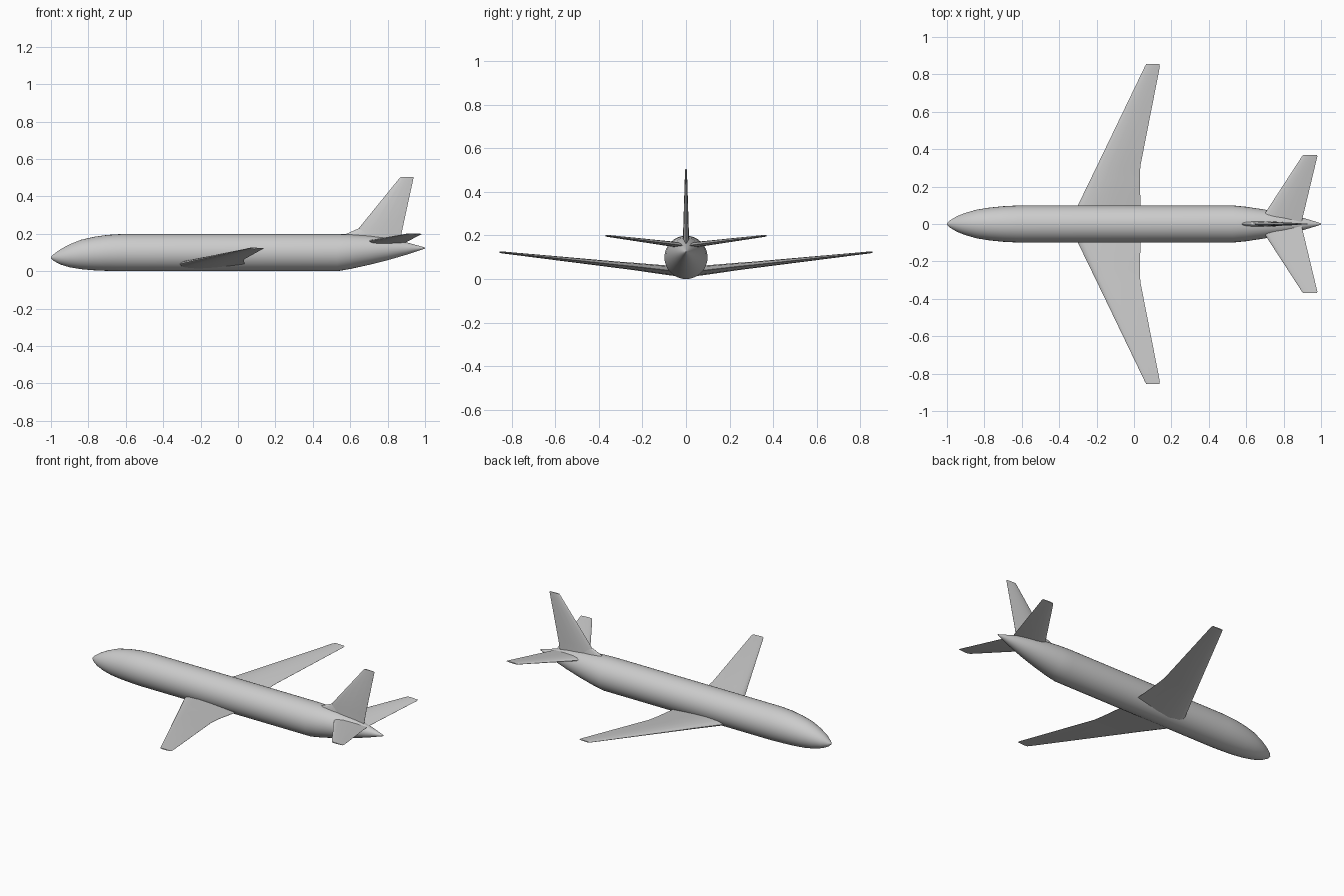
import bpy, bmesh, math
from mathutils import Vector

if "Cube" in bpy.data.objects:
    bpy.data.objects.remove(bpy.data.objects["Cube"], do_unlink=True)

grey = bpy.data.materials.new("light grey paint")
grey.use_nodes = True
grey.diffuse_color = (0.6, 0.6, 0.6, 1)
grey.node_tree.nodes["Principled BSDF"].inputs["Base Color"].default_value = (0.6, 0.6, 0.6, 1)


def loft(name, rings, angle):
    """Skin a list of equally sized closed rings and cap both ends."""
    bm = bmesh.new()
    loops = [[bm.verts.new(p) for p in ring] for ring in rings]
    for a, b in zip(loops, loops[1:]):
        for i in range(len(a)):
            j = (i + 1) % len(a)
            bm.faces.new((a[i], a[j], b[j], b[i]))
    bm.faces.new(loops[0])
    bm.faces.new(loops[-1])
    bmesh.ops.recalc_face_normals(bm, faces=bm.faces)
    mesh = bpy.data.meshes.new(name)
    bm.to_mesh(mesh)
    bm.free()
    mesh.materials.append(grey)
    obj = bpy.data.objects.new(name, mesh)
    bpy.context.collection.objects.link(obj)
    bpy.ops.object.select_all(action='DESELECT')
    obj.select_set(True)
    bpy.context.view_layer.objects.active = obj
    bpy.ops.object.shade_smooth_by_angle(angle=math.radians(angle))
    return obj


def hull_ring(x, bottom, top, half_width, sides=32):
    mid, half = (top + bottom) / 2, (top - bottom) / 2
    turns = [2 * math.pi * i / sides for i in range(sides)]
    return [(x, half_width * math.cos(a), mid + half * math.sin(a)) for a in turns]


# Aerofoil: share of the chord, share of the half thickness
FOIL = [(0, 0), (0.03, 0.45), (0.1, 0.78), (0.3, 1), (0.55, 0.8), (0.8, 0.4), (1, 0.04)]


def foil_ring(front, back, thickness, normal):
    front, back, normal = Vector(front), Vector(back), Vector(normal)
    outline = FOIL + [(c, -h) for c, h in reversed(FOIL[1:])]
    return [front.lerp(back, c) + normal * h * thickness / 2 for c, h in outline]


# Fuselage: x, bottom, top, half width
hull = [
    (-1, 0.071, 0.076, 0.003), (-0.985, 0.055, 0.091, 0.019),
    (-0.95, 0.036, 0.117, 0.04), (-0.9, 0.021, 0.144, 0.06),
    (-0.84, 0.011, 0.168, 0.077), (-0.77, 0.005, 0.184, 0.088),
    (-0.7, 0.002, 0.194, 0.095), (-0.62, 0, 0.199, 0.099),
    (0.53, 0, 0.199, 0.099), (0.6, 0.012, 0.197, 0.092),
    (0.7, 0.034, 0.19, 0.077), (0.8, 0.059, 0.177, 0.058),
    (0.9, 0.088, 0.155, 0.034), (0.96, 0.108, 0.138, 0.016),
    (1, 0.121, 0.127, 0.003),
]
loft("fuselage", [hull_ring(*row) for row in hull], 40)

# Wings and tailplanes: span y, front x, back x, z, thickness
wing = [
    (0.03, -0.334, 0.036, 0.034, 0.045), (0.1, -0.3, 0.035, 0.042, 0.043),
    (0.24, -0.232, 0.031, 0.058, 0.034), (0.31, -0.198, 0.034, 0.065, 0.03),
    (0.84, 0.057, 0.138, 0.122, 0.009), (0.855, 0.066, 0.136, 0.123, 0.006),
]
tailplane = [
    (0.005, 0.665, 0.895, 0.153, 0.026), (0.06, 0.702, 0.908, 0.16, 0.024),
    (0.36, 0.897, 0.98, 0.198, 0.009), (0.37, 0.906, 0.979, 0.2, 0.006),
]
for side, sign in (("left", 1), ("right", -1)):
    for part, rows in (("wing", wing), ("tailplane", tailplane)):
        rings = [foil_ring((f, sign * y, z), (b, sign * y, z), t, (0, 0, 1))
                 for y, f, b, z, t in rows]
        loft(part + "_" + side, rings, 40)

# Tail fin: z, front x, back x, thickness
fin = [
    (0.15, 0.66, 0.865, 0.03), (0.225, 0.642, 0.879, 0.026),
    (0.497, 0.863, 0.938, 0.009), (0.505, 0.87, 0.937, 0.006),
]
loft("tail_fin", [foil_ring((f, 0, z), (b, 0, z), t, (0, 1, 0)) for z, f, b, t in fin], 40)

# Low fillet ahead of the fin
fillet = [(0.17, 0.56, 0.85, 0.034), (0.198, 0.575, 0.83, 0.026), (0.229, 0.646, 0.8, 0.016)]
loft("fin_fillet", [foil_ring((f, 0, z), (b, 0, z), t, (0, 1, 0)) for z, f, b, t in fillet], 40)
